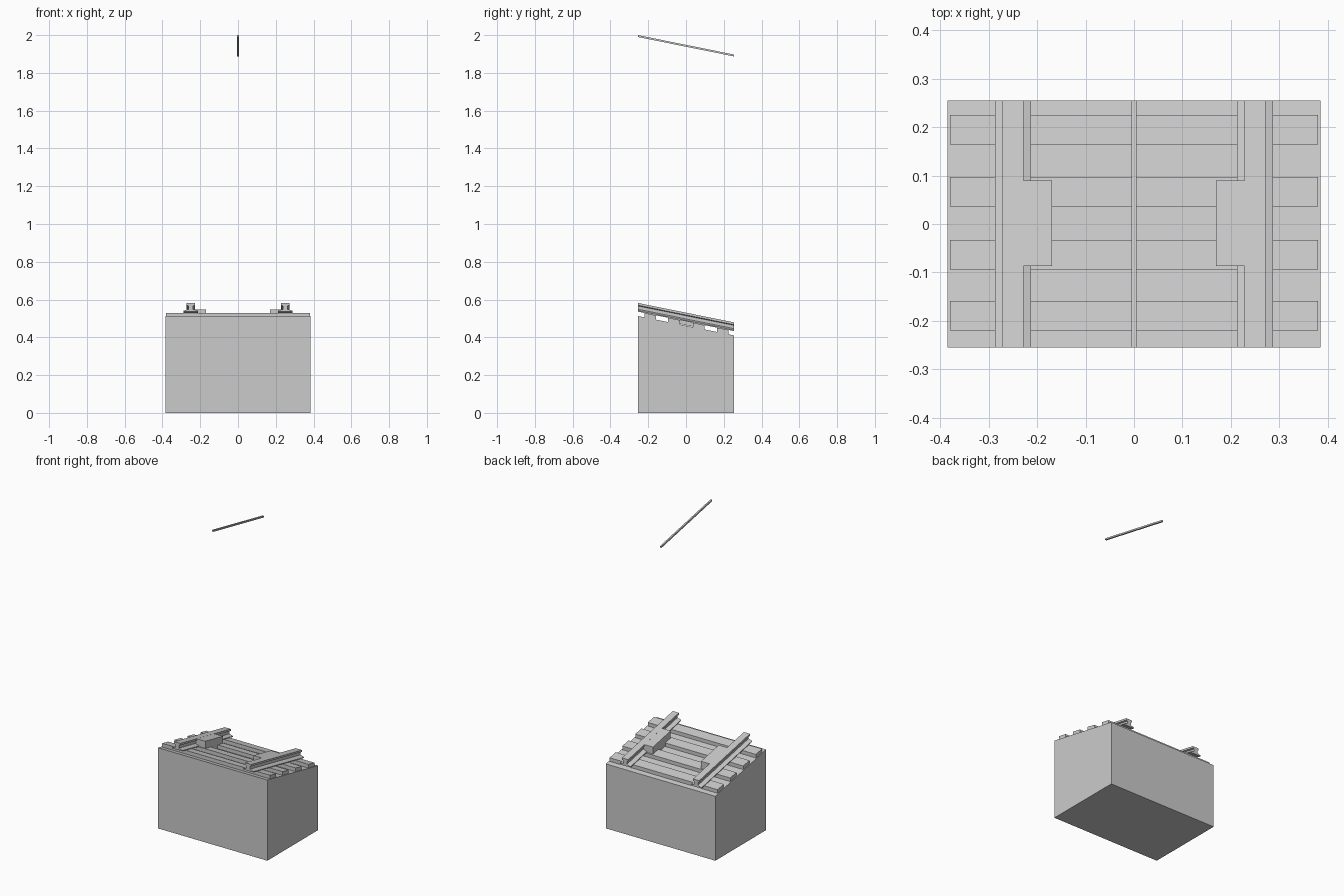
import bpy, bmesh

if "Cube" in bpy.data.objects:
    bpy.data.objects.remove(bpy.data.objects["Cube"])

SLOPE = -0.202
HALF_LEN = 0.255
BASE_MID = 0.4615   # height of the sloping bed at y = 0


def bed(y):
    return BASE_MID + SLOPE * y


def sweep(name, profile, y0, y1, ground=False, lift=0.0):
    """Extrude an (x, height above bed) profile along the sloping track bed."""
    bm = bmesh.new()
    rings = []
    for y in (y0, y1):
        rings.append([bm.verts.new((x, y, 0.0 if ground and h < 0 else bed(y) + h + lift))
                      for x, h in profile])
    n = len(profile)
    bm.faces.new(rings[0])
    bm.faces.new(rings[1][::-1])
    for i in range(n):
        j = (i + 1) % n
        bm.faces.new((rings[0][i], rings[1][i], rings[1][j], rings[0][j]))
    bmesh.ops.recalc_face_normals(bm, faces=bm.faces)
    mesh = bpy.data.meshes.new(name)
    bm.to_mesh(mesh)
    bm.free()
    obj = bpy.data.objects.new(name, mesh)
    bpy.context.collection.objects.link(obj)
    return obj


def rect(x0, x1, h0, h1):
    return [(x0, h0), (x1, h0), (x1, h1), (x0, h1)]


# Solid foundation with sloping top
sweep("foundation", rect(-0.385, 0.385, -1, 0), -HALF_LEN, HALF_LEN, ground=True)

# Sleepers
for i, y in enumerate((-0.19, -0.0635, 0.067, 0.1945)):
    sweep(f"sleeper_{i + 1}", rect(-0.38, 0.38, -0.001, 0.023), y - 0.0305, y + 0.0305)

# Rails: sloped foot, thin web, wider head
half = [(0.0375, 0.023), (0.0375, 0.028), (0.012, 0.036),
        (0.012, 0.053), (0.0215, 0.057), (0.0215, 0.069)]
section = half + [(-x, h) for x, h in reversed(half)]
for side, s in (("left", -1), ("right", 1)):
    sweep(f"{side}_rail", [(x + s * 0.25, h) for x, h in section], -HALF_LEN, HALF_LEN)
    # Equipment box beside the inner face of the rail
    a, b = sorted((s * 0.169, s * 0.235))
    sweep(f"{side}_track_box", rect(a, b, 0.003, 0.0685), -0.087, 0.09)

# Overhead wire, parallel to the track
sweep("overhead_wire", rect(-0.005, 0.005, -0.01, 0), -HALF_LEN, HALF_LEN,
      lift=2.0 - bed(-HALF_LEN))
